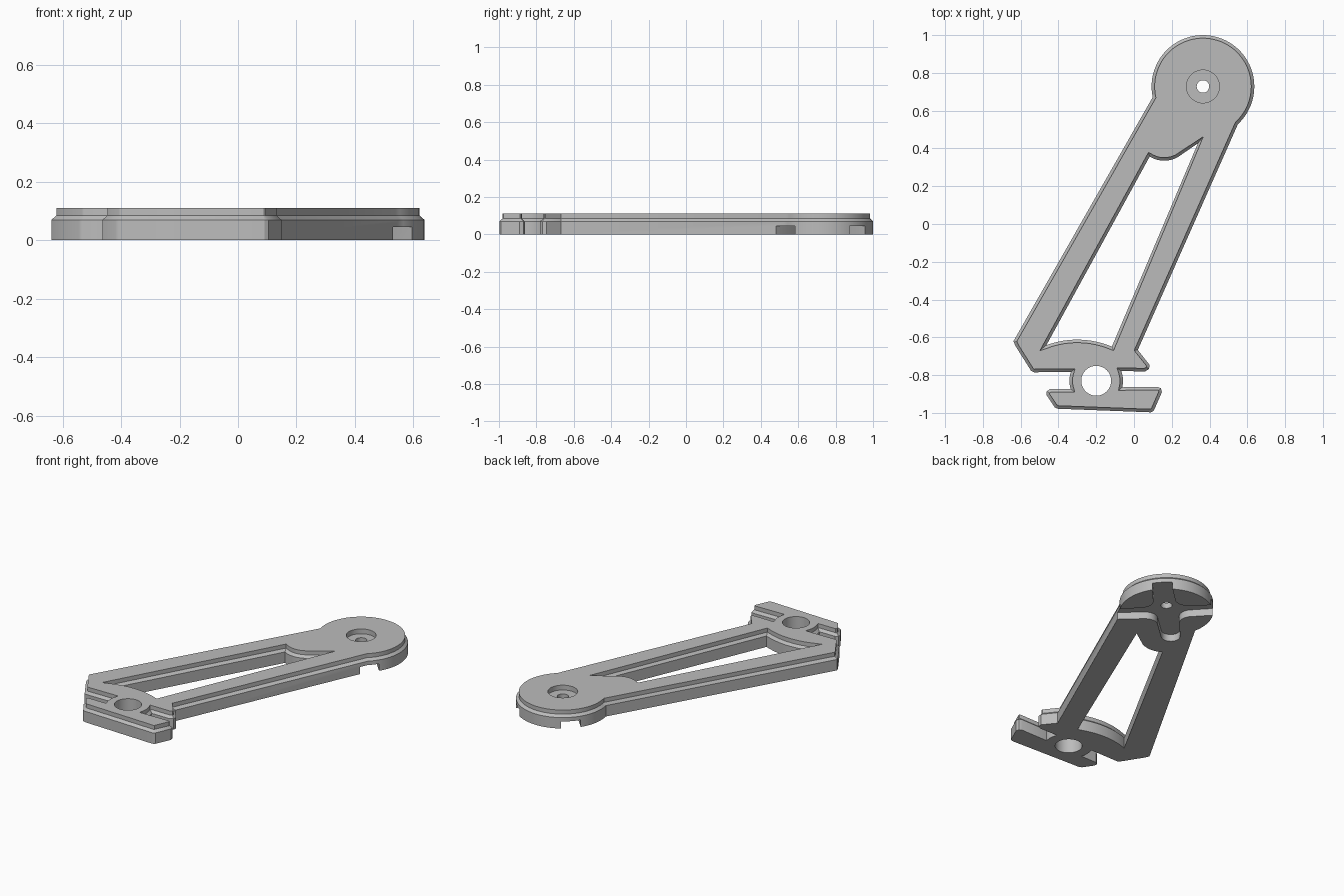
import bpy, bmesh
from math import cos, sin, radians, pi
from mathutils import Vector

if "Cube" in bpy.data.objects:
    bpy.data.objects.remove(bpy.data.objects["Cube"])

HUB = Vector((0.365, 0.728))
PIVOT = Vector((-0.2, -0.83))
CHAMFER = 0.016

grey = bpy.data.materials.new("plain grey")
grey.use_nodes = True
color = (0.5, 0.5, 0.5, 1)
grey.diffuse_color = color
grey.node_tree.nodes["Principled BSDF"].inputs["Base Color"].default_value = color


def arc(center, radius, start, end, steps):
    """Points along an arc, angles in degrees."""
    angles = [radians(start + (end - start) * i / steps) for i in range(steps + 1)]
    return [Vector((center[0] + radius * cos(a), center[1] + radius * sin(a))) for a in angles]


def circle(center, radius, steps=48):
    return arc(center, radius, 0, 360, steps)[:-1]


def inset(points, d):
    """Move a counter-clockwise outline inward by d with mitred corners."""
    result = []
    for i, p in enumerate(points):
        a = (p - points[i - 1]).normalized()
        b = (points[(i + 1) % len(points)] - p).normalized()
        na, nb = Vector((-a.y, a.x)), Vector((-b.y, b.x))
        result.append(p + (na + nb) * d / max(1 + na.dot(nb), 0.2))
    return result


def loft(name, layers):
    """Solid through stacked outlines, given as (outline, z)."""
    bm = bmesh.new()
    rings = [[bm.verts.new((p.x, p.y, z)) for p in pts] for pts, z in layers]
    bm.faces.new(rings[0][::-1])
    bm.faces.new(rings[-1])
    for low, high in zip(rings, rings[1:]):
        for i in range(len(low)):
            j = (i + 1) % len(low)
            bm.faces.new((low[i], low[j], high[j], high[i]))
    mesh = bpy.data.meshes.new(name)
    bm.to_mesh(mesh)
    bm.free()
    mesh.materials.append(grey)
    obj = bpy.data.objects.new(name, mesh)
    bpy.context.collection.objects.link(obj)
    return obj


def cut(body, cutter):
    mod = body.modifiers.new("cut", "BOOLEAN")
    mod.operation = "DIFFERENCE"
    mod.solver = "EXACT"
    mod.object = cutter
    bpy.context.view_layer.objects.active = body
    bpy.ops.object.modifier_apply(modifier=mod.name)
    bpy.data.objects.remove(cutter)


def pts(*pairs):
    return [Vector(p) for p in pairs]


# Outer outline: round hub, left bar, waist around the pivot, foot, right bar
outline = arc(HUB, 0.272, -47, 192, 56)
outline += pts((-0.638, -0.62), (-0.628, -0.645), (-0.545, -0.777), (-0.53, -0.785))
outline += arc(PIVOT, 0.142, 161, 198, 6)
outline += pts((-0.445, -0.874), (-0.462, -0.886), (-0.463, -0.905),
               (-0.42, -0.97), (-0.405, -0.978), (0.09, -0.997), (0.105, -0.988),
               (0.148, -0.89), (0.143, -0.87), (0.125, -0.862))
outline += arc(PIVOT, 0.142, -14, 21, 6)
outline += pts((0.06, -0.78), (0.08, -0.767), (0.082, -0.745), (0.02, -0.667))
body = loft("support_arm", [(outline, 0), (outline, 0.07),
                            (inset(outline, CHAMFER), 0.085),
                            (inset(outline, CHAMFER), 0.111)])

# Long window between the bars, with bowed lower edge and rounded upper lobe
window = arc((-0.3, -1.08), 0.468, 110.5, 67, 12)
window += pts((0.338, 0.427))
window += arc((0.16, 0.48), 0.145, -51, -122, 12)
wide = inset(window, -CHAMFER)
cut(body, loft("window_cutter", [(window, -0.05), (window, 0.07),
                                 (wide, 0.085), (wide, 0.2)]))

# Pivot hole, hub screw hole and its counterbore
for center, radius, bottom in ((PIVOT, 0.079, -0.05), (HUB, 0.033, -0.05), (HUB, 0.087, 0.08)):
    ring = circle(center, radius)
    cut(body, loft("hole_cutter", [(ring, bottom), (ring, 0.2)]))

# Cross-shaped socket under the hub: three arms run out, one ends rounded
socket = []
for angle in (45, 135, 225, 315):
    if angle == 225:
        tip = arc((0.285, 0), 0.055, -90, 90, 12)
    else:
        tip = pts((0.36, -0.055), (0.36, 0.055))
    arm = pts((0.085, -0.085), (0.1, -0.073), (0.125, -0.064)) + tip
    arm += pts((0.125, 0.064), (0.1, 0.073))
    a = radians(angle)
    socket += [HUB + Vector((p.x * cos(a) - p.y * sin(a), p.x * sin(a) + p.y * cos(a))) for p in arm]
cut(body, loft("socket_cutter", [(socket, -0.05), (socket, 0.045)]))

# Smooth the round walls, keep the crisp edges
bpy.ops.object.select_all(action="DESELECT")
body.select_set(True)
bpy.context.view_layer.objects.active = body
bpy.ops.object.shade_smooth_by_angle(angle=pi / 6)
